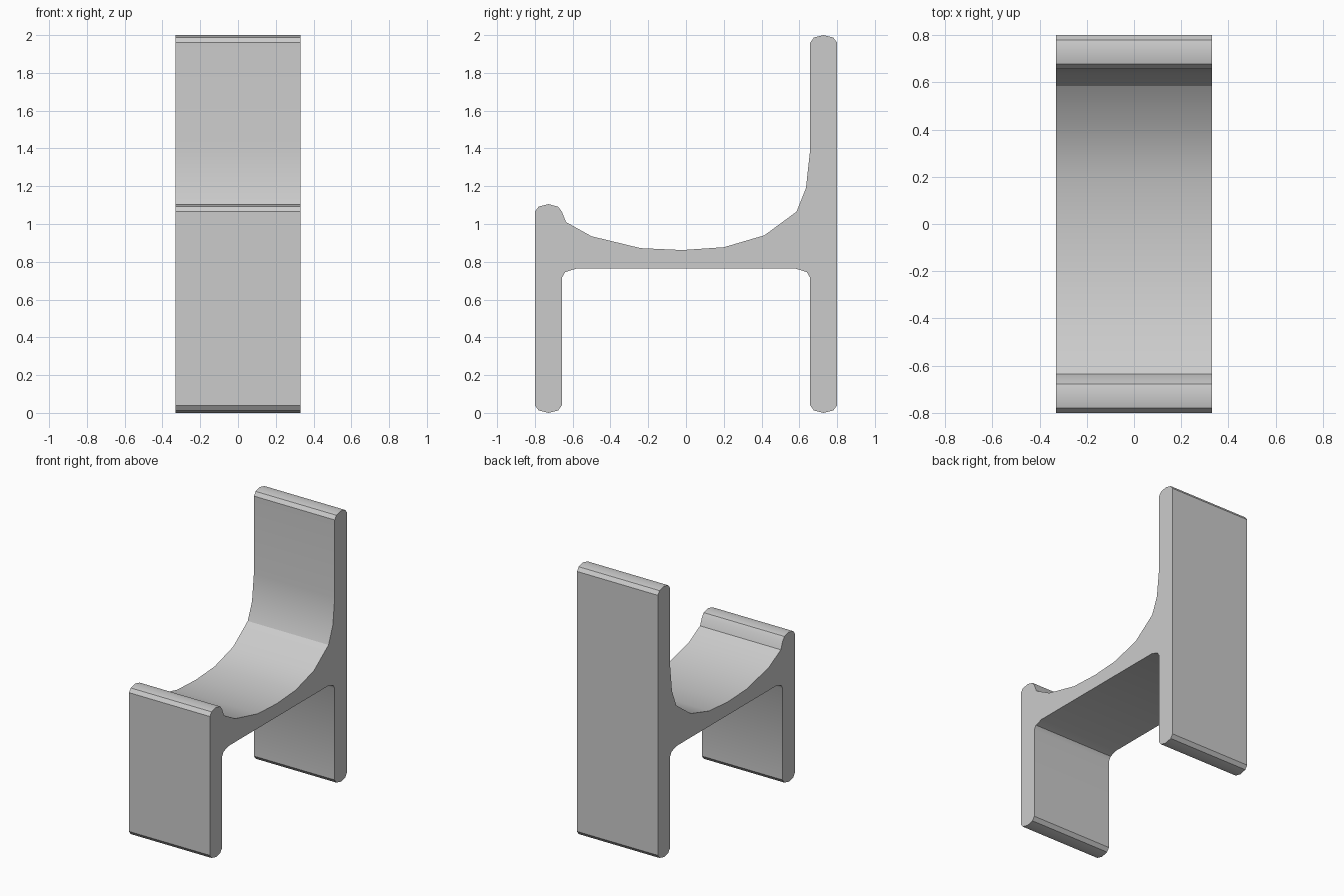
import bpy, bmesh, math

if "Cube" in bpy.data.objects:
    bpy.data.objects.remove(bpy.data.objects["Cube"])

HALF_WIDTH = 0.33
OUT, IN, MID = 0.80, 0.657, 0.728   # outer, inner and middle y of the upright panels


def rounded_end(side, z, direction):
    """Chamfered panel end, listed from outer face to inner face."""
    ys = (OUT, 0.78, MID, 0.677, IN)
    drops = (0.04, 0.013, 0.0, 0.013, 0.04)
    return [(side * y, z - direction * d) for y, d in zip(ys, drops)]


# Underside fillets where the legs meet the seat
fillet = [(IN, 0.715), (0.64, 0.745), (0.58, 0.764)]

# Curved seat surface, from backrest to front lip
seat_curve = [(IN, 1.39), (0.635, 1.19), (0.585, 1.065), (0.415, 0.94),
              (0.20, 0.877), (-0.02, 0.862), (-0.24, 0.872),
              (-0.50, 0.935), (-0.635, 1.01)]

# Closed side outline
outline = (rounded_end(-1, 0.0, -1)
           + [(-y, z) for y, z in fillet]
           + fillet[::-1]
           + rounded_end(1, 0.0, -1)[::-1]
           + rounded_end(1, 2.0, 1)
           + seat_curve
           + rounded_end(-1, 1.105, 1)[::-1])

# Chair body: extrude the outline across the width
bm = bmesh.new()
face = bm.faces.new([bm.verts.new((-HALF_WIDTH, y, z)) for y, z in outline])
extruded = bmesh.ops.extrude_face_region(bm, geom=[face], use_keep_orig=True)
verts = [g for g in extruded["geom"] if isinstance(g, bmesh.types.BMVert)]
bmesh.ops.translate(bm, verts=verts, vec=(2 * HALF_WIDTH, 0, 0))
bmesh.ops.recalc_face_normals(bm, faces=bm.faces[:])
mesh = bpy.data.meshes.new("chair_body")
bm.to_mesh(mesh)
bm.free()
chair = bpy.data.objects.new("chair_body", mesh)
bpy.context.collection.objects.link(chair)

# Smooth the seat curve, keep the side edges crisp
bpy.context.view_layer.objects.active = chair
chair.select_set(True)
bpy.ops.object.shade_smooth_by_angle(angle=math.radians(30))
